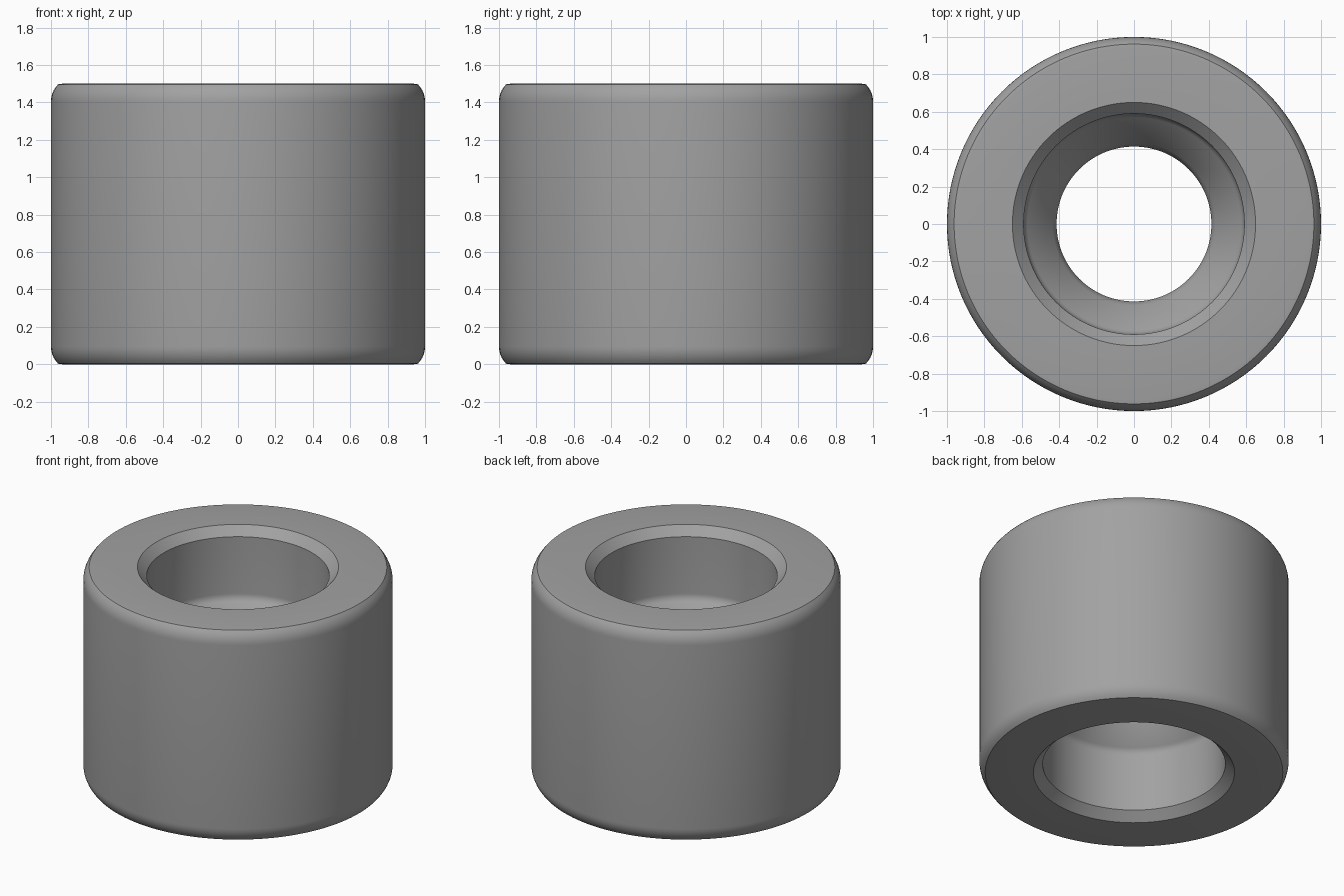
import bpy, bmesh, math

if "Cube" in bpy.data.objects:
    bpy.data.objects.remove(bpy.data.objects["Cube"])

SEGMENTS = 128
MID = 0.75          # height of the mirror plane
HALF_TURN = math.radians(45)


def fillet(r_wall, z_tan, radius, side):
    """45 degree arc from the vertical wall towards the mid-axis cone; side +1 outer, -1 bore."""
    pts = []
    for i in range(6):
        a = HALF_TURN * i / 5
        pts.append((r_wall - radius * (1 - math.cos(a)),
                    z_tan + side * radius * math.sin(a)))
    return pts


# Upper half of the section, heights measured from the mirror plane
outer = fillet(1.0, 0.655, 0.13, 1) + [(0.94, 0.75)]
cone = fillet(0.59, 0.285, 0.07, -1)
throat = [(0.42 + 0.015, cone[-1][1] - (cone[-1][0] - 0.435)),
          (0.42, 0.062), (0.414, 0.035)]
bore = [(0.65, 0.75), (0.59, 0.69)] + cone + throat
upper = outer + bore

# Mirror to close the section loop
profile = [(r, MID + z) for r, z in upper]
profile += [(r, MID - z) for r, z in reversed(upper)]

# Revolve the section
bm = bmesh.new()
rings = []
for i in range(SEGMENTS):
    a = 2 * math.pi * i / SEGMENTS
    rings.append([bm.verts.new((r * math.cos(a), r * math.sin(a), z)) for r, z in profile])
n = len(profile)
for i in range(SEGMENTS):
    p, q = rings[i], rings[(i + 1) % SEGMENTS]
    for j in range(n):
        k = (j + 1) % n
        bm.faces.new((p[j], q[j], q[k], p[k]))
bmesh.ops.recalc_face_normals(bm, faces=bm.faces)

mesh = bpy.data.meshes.new("bushing")
bm.to_mesh(mesh)
bm.free()
bushing = bpy.data.objects.new("bushing", mesh)
bpy.context.collection.objects.link(bushing)

# Plain grey metal
grey = bpy.data.materials.new("grey_metal")
grey.diffuse_color = (0.36, 0.36, 0.36, 1)
grey.use_nodes = True
grey.node_tree.nodes["Principled BSDF"].inputs["Base Color"].default_value = grey.diffuse_color
mesh.materials.append(grey)

# Smooth walls, crisp chamfer rims
bpy.context.view_layer.objects.active = bushing
bushing.select_set(True)
bpy.ops.object.shade_smooth_by_angle(angle=math.radians(35))
